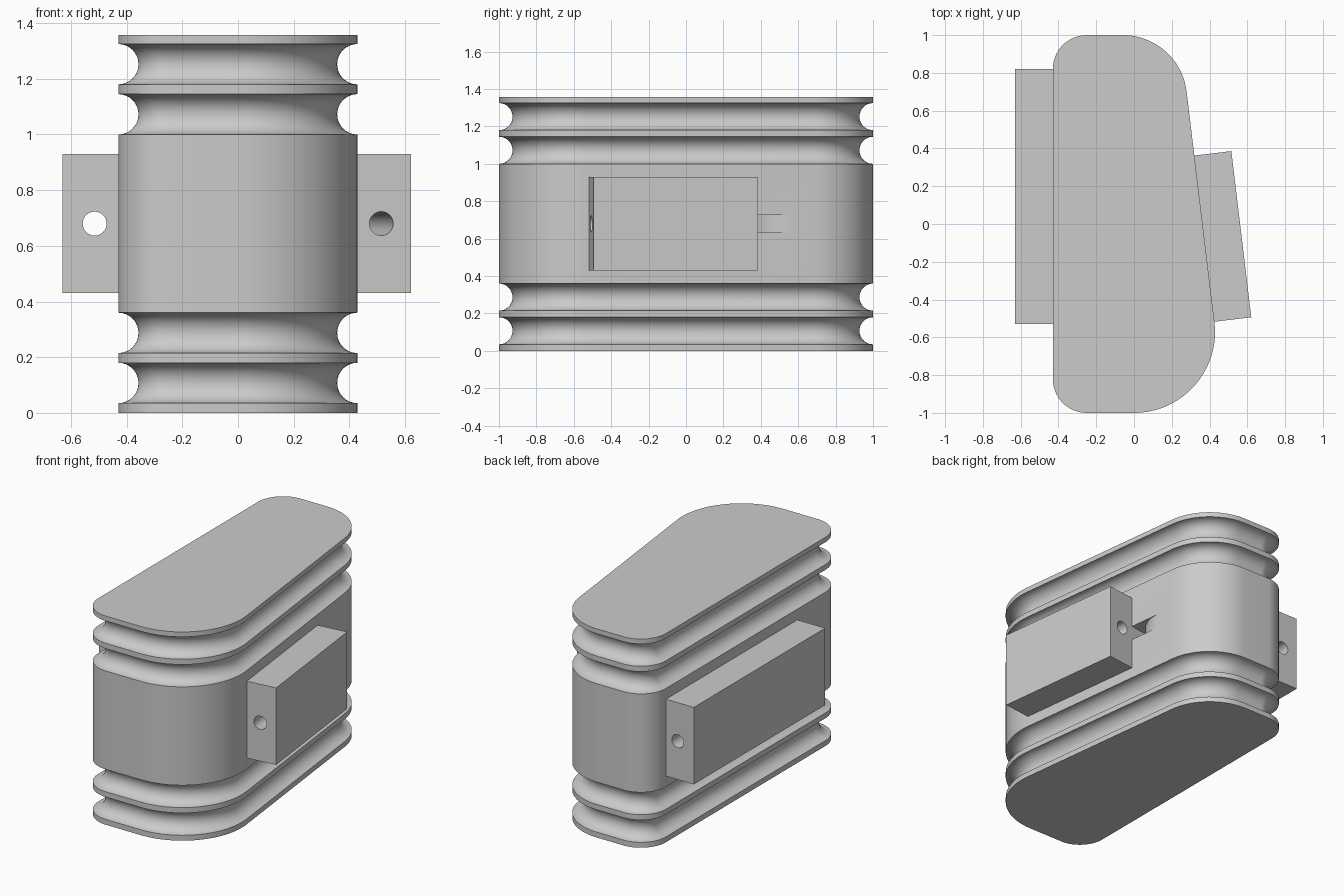
import bpy
import bmesh
from math import pi, sin, cos, sqrt, atan2
from mathutils import Matrix, Vector

cube = bpy.data.objects.get("Cube")
if cube:
    bpy.data.objects.remove(cube, do_unlink=True)

grey = bpy.data.materials.new("light grey")
grey.use_nodes = True
COLOUR = (0.6, 0.6, 0.6, 1)
grey.diffuse_color = COLOUR
grey.node_tree.nodes["Principled BSDF"].inputs["Base Color"].default_value = COLOUR

SLANT = atan2(0.12, 1)          # lean of the tapered side
HOLE_Z, HOLE_R = 0.68, 0.043


def make(name, bm):
    bmesh.ops.recalc_face_normals(bm, faces=bm.faces)
    mesh = bpy.data.meshes.new(name)
    bm.to_mesh(mesh)
    bm.free()
    mesh.materials.append(grey)
    ob = bpy.data.objects.new(name, mesh)
    bpy.context.collection.objects.link(ob)
    return ob


def loft(name, rings):
    bm = bmesh.new()
    loops = [[bm.verts.new(p) for p in ring] for ring in rings]
    n = len(loops[0])
    for a, b in zip(loops, loops[1:]):
        for i in range(n):
            j = (i + 1) % n
            bm.faces.new((a[i], a[j], b[j], b[i]))
    bm.faces.new(loops[0][::-1])
    bm.faces.new(loops[-1])
    return make(name, bm)


def box(name, lo, hi, matrix=Matrix()):
    bm = bmesh.new()
    bmesh.ops.create_cube(bm, size=1)
    lo, hi = Vector(lo), Vector(hi)
    for v in bm.verts:
        v.co = (lo + hi) / 2 + v.co * (hi - lo)
    bm.transform(matrix)
    return make(name, bm)


def rod(x, matrix=Matrix()):
    bm = bmesh.new()
    bmesh.ops.create_cone(bm, cap_ends=True, segments=32, radius1=HOLE_R,
                          radius2=HOLE_R, depth=3)
    bm.transform(matrix @ Matrix.Translation((x, 0, HOLE_Z)) @ Matrix.Rotation(pi / 2, 4, 'X'))
    return make("hole_cutter", bm)


def cut(target, cutter):
    cutter.hide_render = True
    mod = target.modifiers.new("cut", 'BOOLEAN')
    mod.operation, mod.solver, mod.object = 'DIFFERENCE', 'EXACT', cutter
    deps = bpy.context.evaluated_depsgraph_get()
    mesh = bpy.data.meshes.new_from_object(target.evaluated_get(deps))
    target.modifiers.clear()
    target.data = mesh
    bpy.data.objects.remove(cutter, do_unlink=True)


# Plan outline: four corner arcs (centre, radius, start and end angle)
CORNERS = [((0, -0.571), 0.429, -pi / 2, SLANT),
           ((-0.059, 0.66), 0.34, SLANT, pi / 2),
           ((-0.25, 0.82), 0.18, pi / 2, pi),
           ((-0.25, -0.82), 0.18, pi, 1.5 * pi)]


def outline(z, inset, steps=20):
    ring = []
    for (cx, cy), r, a0, a1 in CORNERS:
        for i in range(steps + 1):
            a = a0 + (a1 - a0) * i / steps
            ring.append((cx + (r - inset) * cos(a), cy + (r - inset) * sin(a), z))
    return ring


# Body with four half-round grooves
GROOVE = 0.0725
rings = [outline(0, 0)]
for start in (0.035, 0.215, 1.0, 1.18):
    for i in range(17):
        a = pi * i / 16
        rings.append(outline(start + GROOVE * (1 - cos(a)), GROOVE * sin(a)))
rings.append(outline(1.357, 0))
body = loft("body", rings)

# Slot in the tapered side, its floor curving out to the surface
side = Matrix.Translation((0.3725, -0.0775, 0)) @ Matrix.Rotation(SLANT, 4, 'Z')
R, END = 0.24, 0.66
profile = [(0.05, END)]
for i in range(13):
    d = 0.01 + 0.21 * i / 12
    profile.append((sqrt(R * R - d * d) - R, END - d))
profile.append((0.05, END - d))
cut(body, loft("slot_cutter", [[side @ Vector((x, y, HOLE_Z + s * 0.047))
                                for x, y in profile] for s in (-1, 1)]))

# Side blocks, each drilled from end to end
right_block = box("tapered_side_block", (-0.02, -0.443, 0.43), (0.197, 0.443, 0.93), side)
cut(right_block, rod(0.09, side))
left_block = box("straight_side_block", (-0.63, -0.53, 0.43), (-0.41, 0.82, 0.93))
cut(left_block, rod(-0.515))

# Smooth shading with sharp edges kept
for ob in (body, right_block, left_block):
    bpy.ops.object.select_all(action='DESELECT')
    ob.select_set(True)
    bpy.context.view_layer.objects.active = ob
    bpy.ops.object.shade_smooth_by_angle(angle=pi / 6)
